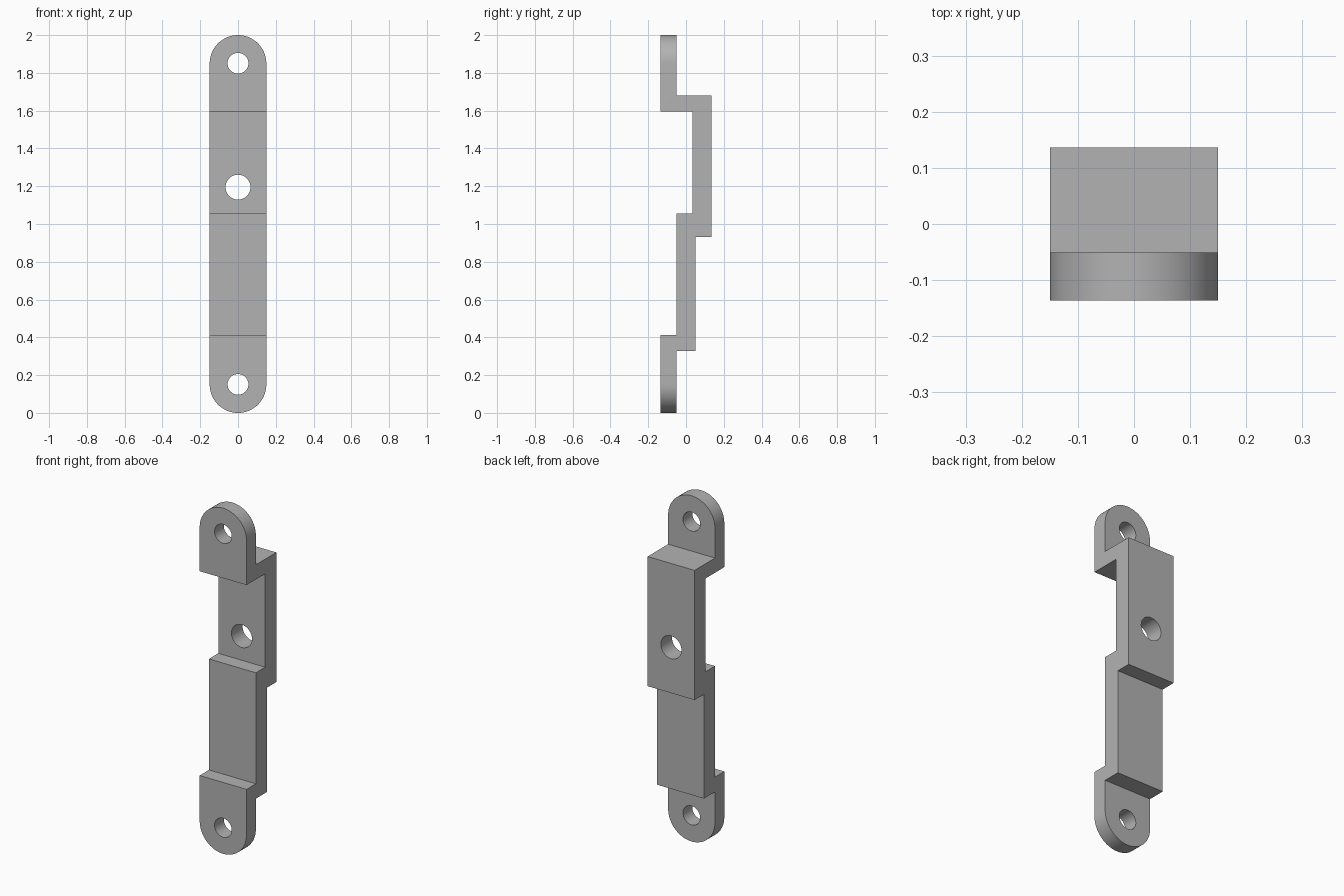
import bpy, bmesh, math
from mathutils import Vector

cube = bpy.data.objects.get("Cube")
if cube:
    bpy.data.objects.remove(cube, do_unlink=True)

HALF_W = 0.15
HEIGHT = 2.0

grey = bpy.data.materials.new("plain grey")
grey.use_nodes = True
COLOUR = (0.45, 0.45, 0.45, 1)
grey.diffuse_color = COLOUR
grey.node_tree.nodes["Principled BSDF"].inputs["Base Color"].default_value = COLOUR


def prism(name, outline, sweep):
    """Extrude a closed planar outline along a vector."""
    bm = bmesh.new()
    face = bm.faces.new([bm.verts.new(p) for p in outline])
    ext = bmesh.ops.extrude_face_region(bm, geom=[face])
    moved = [v for v in ext["geom"] if isinstance(v, bmesh.types.BMVert)]
    bmesh.ops.translate(bm, verts=moved, vec=Vector(sweep))
    bmesh.ops.recalc_face_normals(bm, faces=bm.faces)
    mesh = bpy.data.meshes.new(name)
    bm.to_mesh(mesh)
    bm.free()
    mesh.materials.append(grey)
    obj = bpy.data.objects.new(name, mesh)
    bpy.context.collection.objects.link(obj)
    return obj


def arc(z, radius, start, end, steps):
    """Points of an arc in the xz plane, in front of the part."""
    angles = [start + (end - start) * i / steps for i in range(steps + 1)]
    return [(radius * math.cos(a), -0.5, z + radius * math.sin(a)) for a in angles]


def boolean(target, cutter, operation):
    mod = target.modifiers.new(operation.lower(), "BOOLEAN")
    mod.operation = operation
    mod.solver = "EXACT"
    mod.object = cutter
    bpy.context.view_layer.objects.active = target
    bpy.ops.object.modifier_apply(modifier=mod.name)
    bpy.data.objects.remove(cutter, do_unlink=True)


# Stepped strap: side profile (y, z), overlong at both ends for trimming
profile = [(-0.136, -0.1), (-0.051, -0.1), (-0.051, 0.327), (0.05, 0.327),
           (0.05, 0.93), (0.136, 0.93), (0.136, 1.68), (-0.051, 1.68),
           (-0.051, 2.1), (-0.136, 2.1), (-0.136, 1.595), (0.034, 1.595),
           (0.034, 1.055), (-0.051, 1.055), (-0.051, 0.413), (-0.136, 0.413)]
strap = prism("stepped_strap", [(-0.3, y, z) for y, z in profile], (0.6, 0, 0))

# Round both ends and set the width
outline = (arc(HEIGHT - HALF_W, HALF_W, 0, math.pi, 32)
           + arc(HALF_W, HALF_W, math.pi, math.tau, 32))
boolean(strap, prism("outline_cutter", outline, (0, 1, 0)), "INTERSECT")

# Screw holes
for z, radius in ((0.151, 0.055), (1.195, 0.066), (1.851, 0.055)):
    circle = arc(z, radius, 0, math.tau, 40)[:-1]
    boolean(strap, prism("hole_cutter", circle, (0, 1, 0)), "DIFFERENCE")

# Smooth rounded walls, keep sharp edges
bpy.ops.object.select_all(action="DESELECT")
strap.select_set(True)
bpy.context.view_layer.objects.active = strap
bpy.ops.object.shade_smooth_by_angle(angle=math.radians(30))
